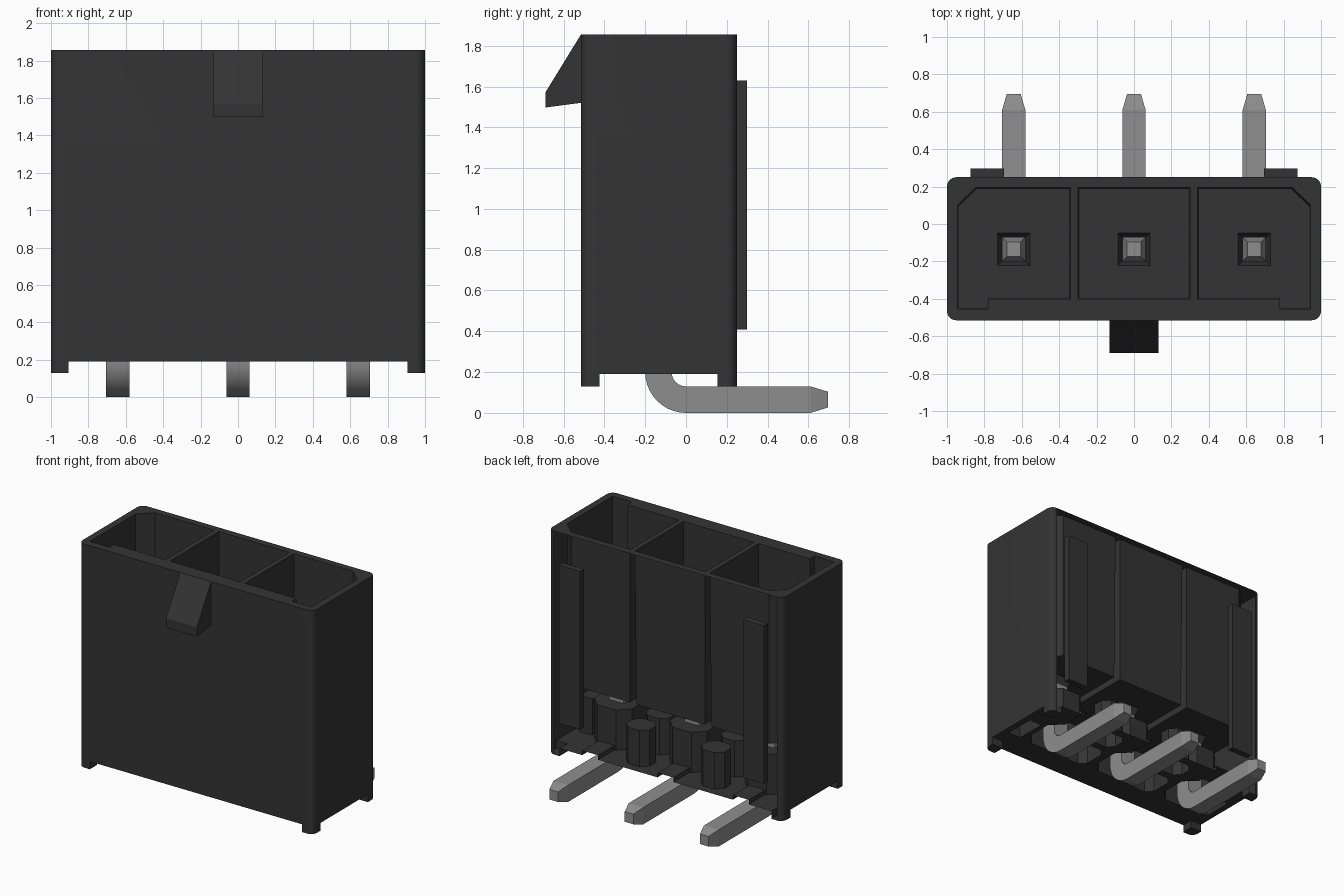
import bpy, bmesh, math
from mathutils import Vector

if "Cube" in bpy.data.objects:
    bpy.data.objects.remove(bpy.data.objects["Cube"], do_unlink=True)


def material(name, color):
    m = bpy.data.materials.new(name)
    m.diffuse_color = color
    m.use_nodes = True
    node = m.node_tree.nodes["Principled BSDF"]
    node.inputs["Base Color"].default_value = color
    return m


black = material("black_plastic", (0.034, 0.034, 0.034, 1))
metal = material("grey_metal", (0.27, 0.27, 0.27, 1))


def skin(name, rings, mat):
    """Closed solid through a list of equal-length point rings."""
    bm = bmesh.new()
    loops = [[bm.verts.new(p) for p in ring] for ring in rings]
    n = len(loops[0])
    for a, b in zip(loops, loops[1:]):
        for i in range(n):
            j = (i + 1) % n
            bm.faces.new((a[i], a[j], b[j], b[i]))
    bm.faces.new(loops[0])
    bm.faces.new(loops[-1])
    bmesh.ops.recalc_face_normals(bm, faces=bm.faces)
    me = bpy.data.meshes.new(name)
    bm.to_mesh(me)
    bm.free()
    me.materials.append(mat)
    ob = bpy.data.objects.new(name, me)
    bpy.context.collection.objects.link(ob)
    return ob


def prism(name, pts, z0, z1, bottom_scale=1.0):
    """Vertical prism, optionally drafted towards its lower end."""
    cx = (min(p[0] for p in pts) + max(p[0] for p in pts)) / 2
    cy = (min(p[1] for p in pts) + max(p[1] for p in pts)) / 2
    s = bottom_scale
    low = [(cx + (x - cx) * s, cy + (y - cy) * s, z0) for x, y in pts]
    return skin(name, [low, [(x, y, z1) for x, y in pts]], black)


def rect(x0, x1, y0, y1):
    return [(x0, y0), (x1, y0), (x1, y1), (x0, y1)]


def cut_rect(x0, x1, y0, y1, c):
    """Rectangle with cut corners."""
    return [(x0 + c, y0), (x1 - c, y0), (x1, y0 + c), (x1, y1 - c),
            (x1 - c, y1), (x0 + c, y1), (x0, y1 - c), (x0, y0 + c)]


def smooth(ob, angle=30):
    bpy.ops.object.select_all(action="DESELECT")
    ob.select_set(True)
    bpy.context.view_layer.objects.active = ob
    bpy.ops.object.shade_smooth_by_angle(angle=math.radians(angle))


FRONT, BACK, TOP, BASE = -0.515, 0.25, 1.855, 0.19
PIN_Y = -0.135
PINS = (-0.643, 0, 0.643)

# Housing block with rounded upright corners
r = 0.05
outline = []
for k, (sx, sy) in enumerate([(1, 1), (-1, 1), (-1, -1), (1, -1)]):
    cx = sx * (1 - r)
    cy = BACK - r if sy > 0 else FRONT + r
    for i in range(7):
        a = math.radians(90 * k + 15 * i)
        outline.append((cx + r * math.cos(a), cy + r * math.sin(a)))
housing = prism("housing", outline, 0.13, TOP)

# Cutters: gaps between the feet
cutters = [prism("gap_x", rect(-0.905, 0.905, -1, 1), 0, BASE),
           prism("gap_y", rect(-2, 2, -0.425, 0.155), 0, BASE)]

# Cutters: three drafted wells, the outer two keyed and chamfered
cutters.append(prism("well_middle", rect(-0.3, 0.3, -0.4, 0.195),
                     0.67, TOP + 0.01, 0.975))
for s in (-1, 1):
    side = [(0.34, -0.4), (0.78, -0.4), (0.78, -0.455), (0.945, -0.455),
            (0.945, 0.1), (0.845, 0.195), (0.34, 0.195)]
    cutters.append(prism("well_side", [(s * x, y) for x, y in side],
                         0.67, TOP + 0.01, 0.975))

# Cutters: pin funnels, sockets and exit slots
for x in PINS:
    funnel = rect(x - 0.088, x + 0.088, PIN_Y - 0.088, PIN_Y + 0.088)
    cutters.append(prism("funnel", funnel, 0.6, 0.675, 0.7))
    cutters.append(prism("socket", cut_rect(x - 0.16, x + 0.16, -0.31, 0.05, 0.08),
                         0.1, 0.5))
    cutters.append(prism("slot", rect(x - 0.068, x + 0.068, -0.1, 0.4), 0.1, 0.225))

# Cutters: coring pockets between the sockets
for s in (-1, 1):
    cutters.append(prism("pocket", cut_rect(s * 0.32 - 0.1, s * 0.32 + 0.1,
                                            -0.32, -0.06, 0.05), 0.1, 0.47))
    cutters.append(prism("pocket", cut_rect(s * 0.32 - 0.1, s * 0.32 + 0.1,
                                            0.0, 0.18, 0.05), 0.1, 0.47))
    cutters.append(prism("pocket", rect(s * 0.895 - 0.055, s * 0.895 + 0.055,
                                        -0.3, -0.06), 0.1, 0.47))

bpy.context.view_layer.objects.active = housing
for c in cutters:
    c.hide_render = True
    mod = housing.modifiers.new("cut", "BOOLEAN")
    mod.operation = "DIFFERENCE"
    mod.solver = "EXACT"
    mod.object = c
    bpy.ops.object.modifier_apply(modifier=mod.name)
for c in cutters:
    bpy.data.objects.remove(c, do_unlink=True)

# Open the rear so the outsides of the wells and sockets show
bm = bmesh.new()
bm.from_mesh(housing.data)
rear = [f for f in bm.faces
        if abs(f.normal.y) > 0.999 and f.calc_center_median().y > BACK - 0.002]
bmesh.ops.delete(bm, geom=rear, context="FACES")
bm.to_mesh(housing.data)
bm.free()
smooth(housing)

# Latch ramp on the front
ramp = [(FRONT, TOP), (-0.69, 1.57), (-0.69, 1.497), (FRONT, 1.52)]
skin("latch", [[(x, y, z) for y, z in ramp] for x in (-0.132, 0.132)], black)

# Rear guide ribs
for s, side in ((-1, "right"), (1, "left")):
    prism("rib_" + side, rect(s * 0.785 - 0.09, s * 0.785 + 0.09, BACK, 0.298),
          0.41, 1.63)


# Bent square pins with tapered ends
def pin(name, x):
    # each station: y, z, heading angle, size factor
    stations = [(PIN_Y, 1.45, 0, 0.6), (PIN_Y, 1.36, 0, 1)]
    for i in range(11):
        a = math.radians(9 * i)
        stations.append((-0.135 * math.cos(a), 0.2 - 0.135 * math.sin(a), a, 1))
    stations += [(0.61, 0.065, math.pi / 2, 1), (0.695, 0.065, math.pi / 2, 0.6)]
    rings = []
    for y, z, a, k in stations:
        side = Vector((0, math.cos(a), math.sin(a))) * 0.065 * k
        c, w = Vector((x, y, z)), Vector((0.062 * k, 0, 0))
        rings.append([c - w - side, c + w - side, c + w + side, c - w + side])
    smooth(skin(name, rings, metal), 14)


for x, label in zip(PINS, ("right", "middle", "left")):
    pin("pin_" + label, x)
